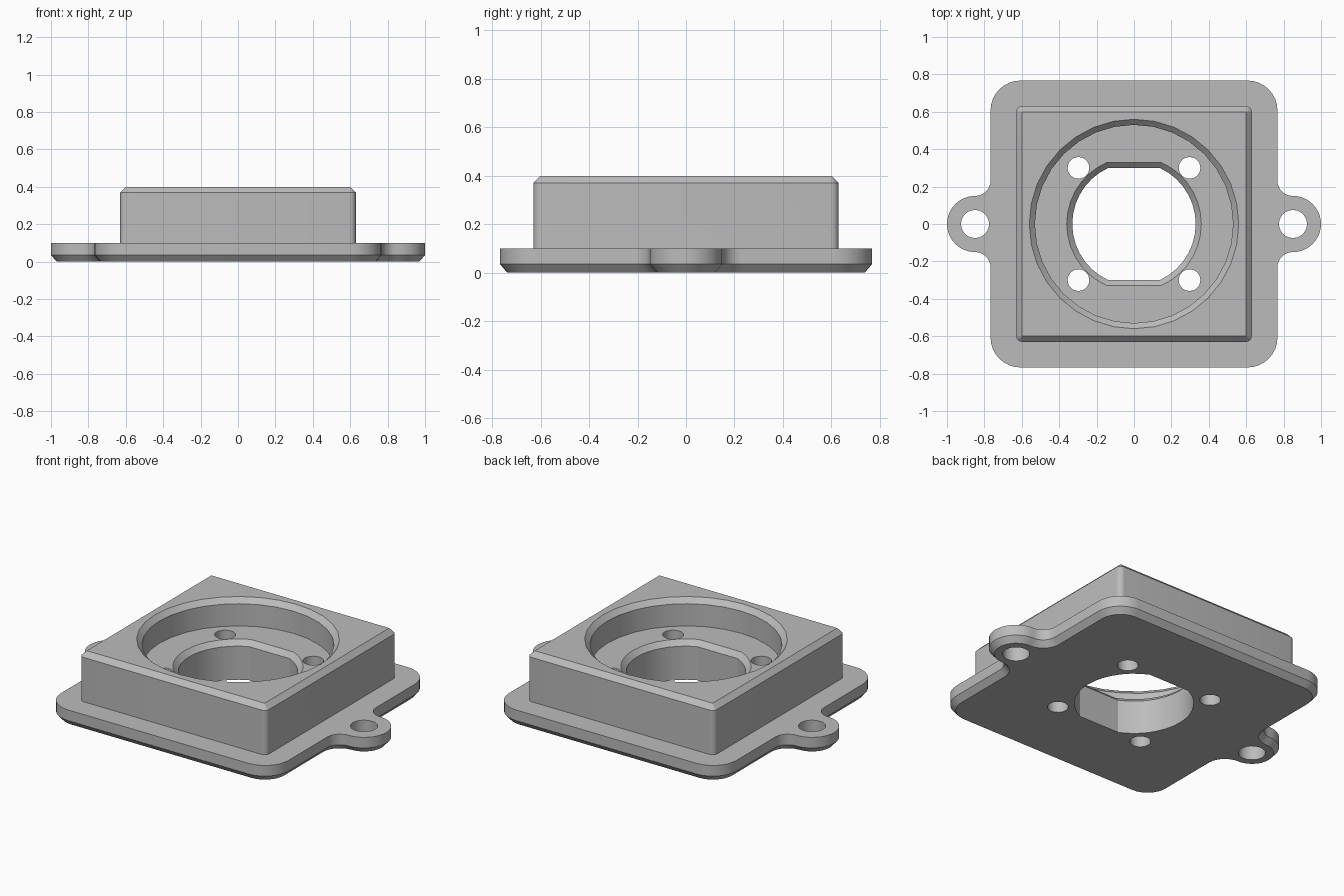
import bpy, bmesh
from math import cos, sin, radians, sqrt, asin, degrees

cube = bpy.data.objects.get("Cube")
if cube:
    bpy.data.objects.remove(cube, do_unlink=True)

grey = bpy.data.materials.new("light grey plastic")
grey.use_nodes = True
grey.diffuse_color = (0.5, 0.5, 0.5, 1)
grey.node_tree.nodes["Principled BSDF"].inputs["Base Color"].default_value = (0.5, 0.5, 0.5, 1)


def arc(cx, cy, r, a0, a1, n):
    angles = [radians(a0 + (a1 - a0) * i / n) for i in range(n + 1)]
    return [(cx + r * cos(a), cy + r * sin(a)) for a in angles]


def circle(r, n=32, cx=0, cy=0):
    return arc(cx, cy, r, 0, 360, n)[:-1]


def loft(name, sections):
    """Solid through (outline, height) sections with equal point counts."""
    bm = bmesh.new()
    rings = [[bm.verts.new((x, y, z)) for x, y in pts] for pts, z in sections]
    n = len(rings[0])
    for low, high in zip(rings, rings[1:]):
        for i in range(n):
            j = (i + 1) % n
            bm.faces.new((low[i], low[j], high[j], high[i]))
    bm.faces.new(rings[0][::-1])
    bm.faces.new(rings[-1])
    bmesh.ops.recalc_face_normals(bm, faces=bm.faces)
    mesh = bpy.data.meshes.new(name)
    bm.to_mesh(mesh)
    bm.free()
    mesh.materials.append(grey)
    obj = bpy.data.objects.new(name, mesh)
    bpy.context.collection.objects.link(obj)
    return obj


def combine(target, tool, operation):
    tool.hide_render = True
    mod = target.modifiers.new(operation.title(), "BOOLEAN")
    mod.operation, mod.object, mod.solver = operation, tool, "EXACT"
    bpy.context.view_layer.objects.active = target
    bpy.ops.object.modifier_apply(modifier=mod.name)
    bpy.data.objects.remove(tool, do_unlink=True)


def plate_outline(d):
    """Rounded square with a filleted ear each side, shrunk by d."""
    half, corner, ear, ear_x = 0.767, 0.16, 0.15, 0.85
    fillet = ear_x - half
    c = half - corner
    q = arc(ear_x, 0, ear - d, 0, 90, 10)
    q += arc(ear_x, ear + fillet, fillet + d, -90, -180, 8)
    q += arc(c, c, corner - d, 0, 90, 8)
    top = q + [(-x, y) for x, y in reversed(q)]
    return top + [(x, -y) for x, y in reversed(top[1:-1])]


def rounded_square(half, r):
    c = half - r
    return [p for k, (sx, sy) in enumerate([(1, 1), (-1, 1), (-1, -1), (1, -1)])
            for p in arc(sx * c, sy * c, r, 90 * k, 90 * k + 90, 6)]


def flatted_circle(r, flat):
    """Round opening with flats at the front and back."""
    a = degrees(asin(flat / r))
    return arc(0, 0, r, -a, a, 14) + arc(0, 0, r, 180 - a, 180 + a, 14)


# Mounting plate with ears and a chamfered underside
housing = loft("housing", [(plate_outline(0.03), 0), (plate_outline(0), 0.035),
                           (plate_outline(0), 0.1)])

# Raised square block with a chamfered top
block = loft("block", [(rounded_square(0.63, 0.032), 0.05),
                       (rounded_square(0.63, 0.032), 0.37),
                       (rounded_square(0.6, 0.002), 0.4)])
combine(housing, block, "UNION")

# Round recess with a chamfered rim
floor, e = 0.235, 0.05
recess = loft("recess_cutter", [(circle(0.53), floor), (circle(0.53), 0.37),
                                (circle(0.56), 0.4), (circle(0.56), 0.4 + e)])
combine(housing, recess, "DIFFERENCE")

# Central opening with flats and a chamfered edge
opening = loft("opening_cutter", [(flatted_circle(0.33, 0.3), -e),
                                  (flatted_circle(0.33, 0.3), floor - 0.03),
                                  (flatted_circle(0.36, 0.33), floor),
                                  (flatted_circle(0.36, 0.33), floor + e)])
combine(housing, opening, "DIFFERENCE")

# Screw holes in the floor and in the ears
holes = [(sx * 0.297, sy * 0.3, 0.058) for sx in (-1, 1) for sy in (-1, 1)]
holes += [(sx * 0.85, 0, 0.075) for sx in (-1, 1)]
for x, y, r in holes:
    ring = circle(r, 24, x, y)
    hole = loft("hole_cutter", [(ring, -e), (ring, floor + e)])
    combine(housing, hole, "DIFFERENCE")

# Smooth round walls, crisp chamfers
bpy.ops.object.select_all(action="DESELECT")
housing.select_set(True)
bpy.context.view_layer.objects.active = housing
bpy.ops.object.shade_smooth_by_angle(angle=radians(25))
